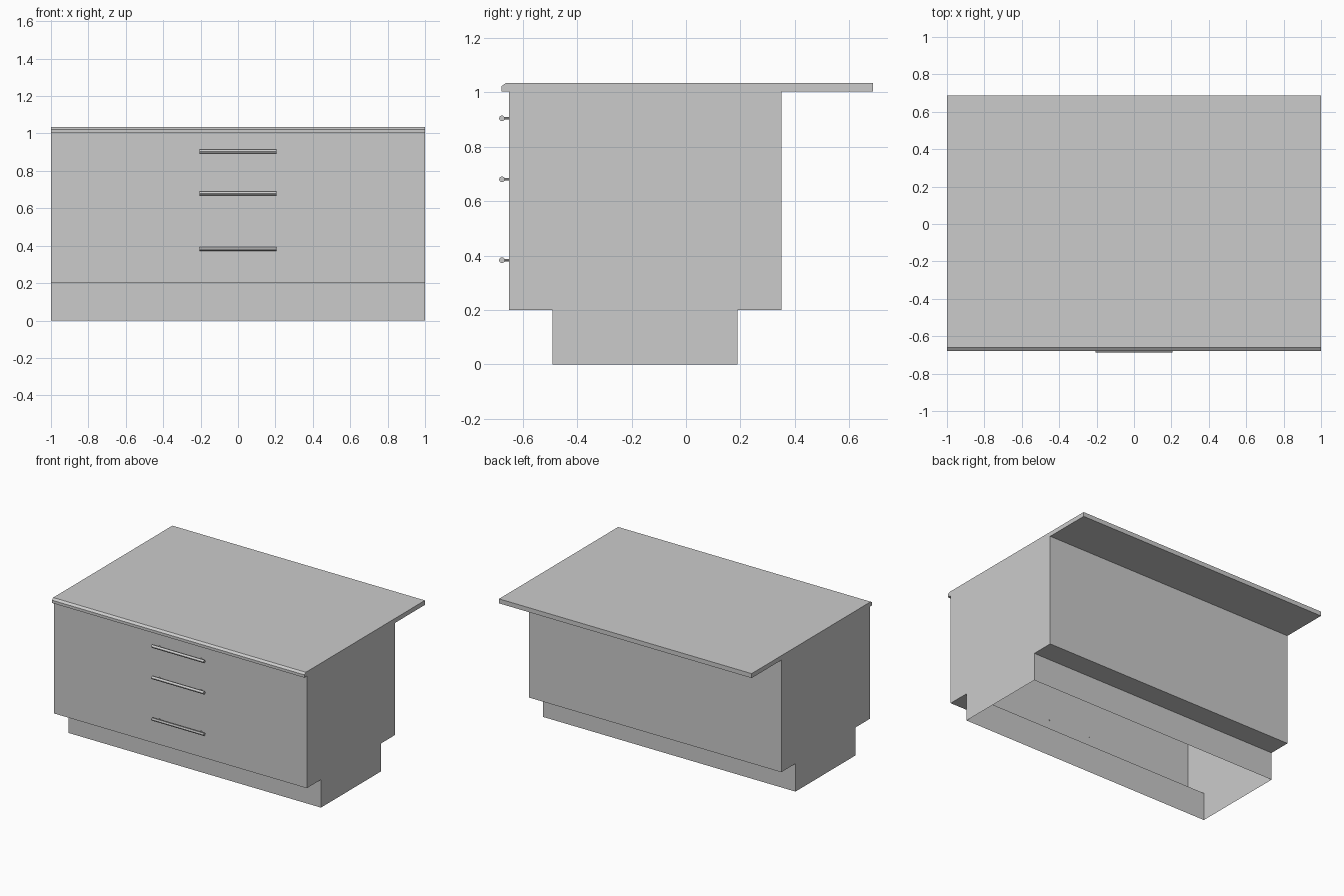
import bpy, bmesh
from mathutils import Matrix, Vector

if "Cube" in bpy.data.objects:
    bpy.data.objects.remove(bpy.data.objects["Cube"])


def finish(bm, name):
    mesh = bpy.data.meshes.new(name)
    bm.to_mesh(mesh)
    bm.free()
    obj = bpy.data.objects.new(name, mesh)
    bpy.context.collection.objects.link(obj)
    return obj


# Cabinet shell with plinth and overhanging worktop: one side profile (y, z),
# swept across the width and left open underneath
profile = [(-0.49, 0), (-0.49, 0.2), (-0.65, 0.2), (-0.65, 1.002),
           (-0.678, 1.002), (-0.678, 1.022), (-0.661, 1.034), (0.686, 1.034),
           (0.686, 1.002), (0.35, 1.002), (0.35, 0.2), (0.19, 0.2), (0.19, 0)]
bm = bmesh.new()
left = [bm.verts.new((-1, y, z)) for y, z in profile]
right = [bm.verts.new((1, y, z)) for y, z in profile]
for i in range(len(profile) - 1):
    bm.faces.new((left[i], right[i], right[i + 1], left[i + 1]))
bm.faces.new(left)
bm.faces.new(right[::-1])
finish(bm, "cabinet_shell")


def add_rod(bm, start, end, radius, sides):
    start, end = Vector(start), Vector(end)
    axis = end - start
    turn = axis.to_track_quat('Z', 'Y').to_matrix().to_4x4()
    bmesh.ops.create_cone(bm, cap_ends=True, segments=sides, radius1=radius,
                          radius2=radius, depth=axis.length,
                          matrix=Matrix.Translation((start + end) / 2) @ turn)


# Bar handles, each on two posts that just pierce the front panel
for label, z in (("top", 0.904), ("middle", 0.68), ("bottom", 0.383)):
    bm = bmesh.new()
    add_rod(bm, (-0.207, -0.676, z), (0.207, -0.676, z), 0.0105, 12)
    for x in (-0.165, 0.165):
        add_rod(bm, (x, -0.676, z), (x, -0.648, z), 0.005, 10)
    obj = finish(bm, label + "_drawer_handle")
    bpy.context.view_layer.objects.active = obj
    obj.select_set(True)
    bpy.ops.object.shade_smooth_by_angle()
    obj.select_set(False)
